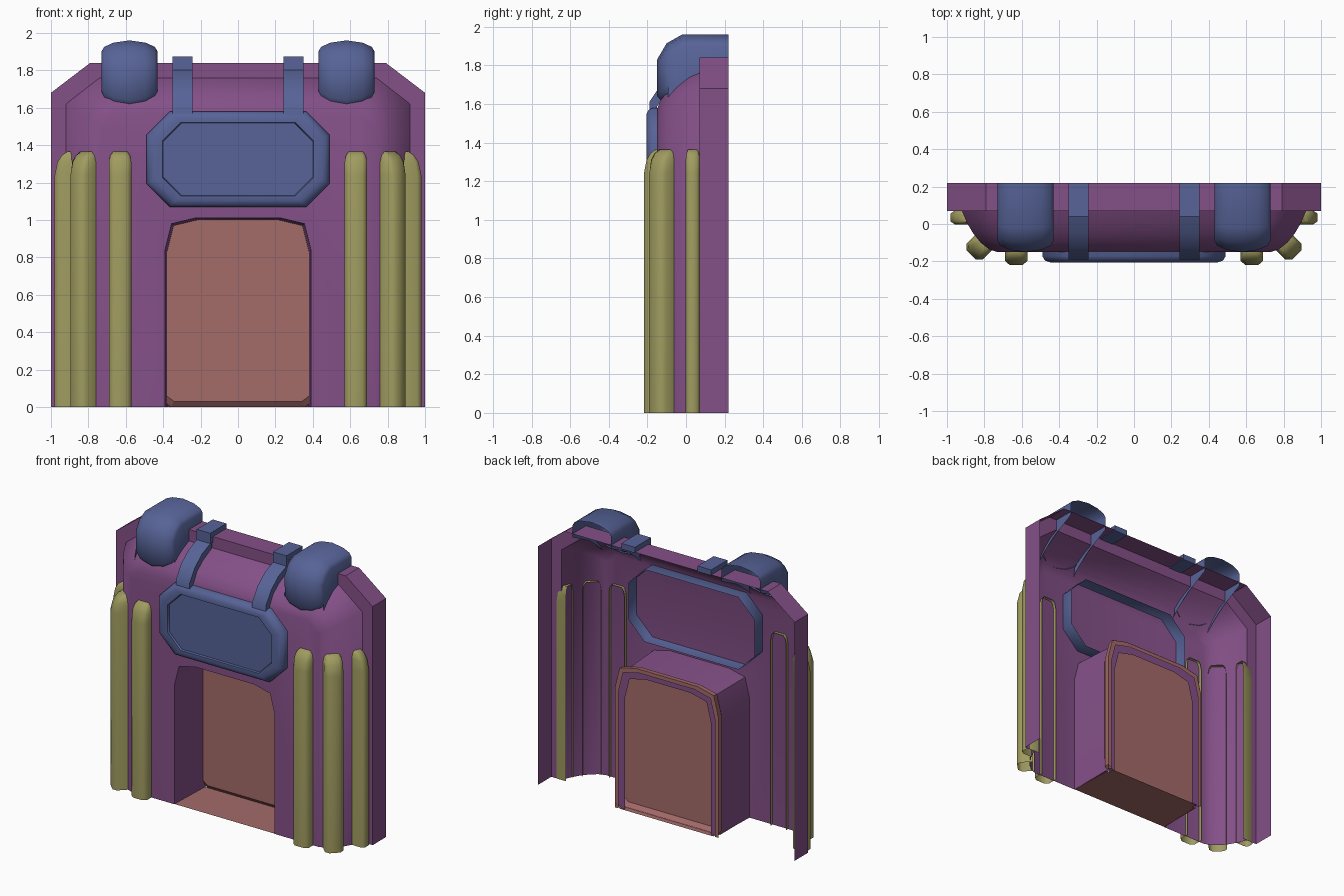
import bpy, bmesh, math
from mathutils import Vector

if "Cube" in bpy.data.objects:
    bpy.data.objects.remove(bpy.data.objects["Cube"], do_unlink=True)


def material(name, rgb):
    m = bpy.data.materials.new(name)
    m.use_nodes = True
    m.diffuse_color = (*rgb, 1)
    m.node_tree.nodes["Principled BSDF"].inputs["Base Color"].default_value = (*rgb, 1)
    return m


PURPLE = material("purple shell", (0.23, 0.08, 0.245))
BLUE = material("slate blue", (0.095, 0.125, 0.31))
OLIVE = material("olive", (0.35, 0.33, 0.117))
RED = material("dusty red", (0.37, 0.145, 0.14))


def loft(name, rings, mat, closed=False, first=False, last=False, extra=None, angle=35):
    """Skin a series of equal-length point rings, with optional end caps."""
    bm = bmesh.new()
    rows = [[bm.verts.new(p) for p in r] for r in rings]
    n = len(rows[0])
    for a, b in zip(rows, rows[1:]):
        for i in range(n if closed else n - 1):
            j = (i + 1) % n
            bm.faces.new((a[i], a[j], b[j], b[i]))
    if first:
        bm.faces.new(rows[0])
    if last:
        bm.faces.new(rows[-1] + [bm.verts.new(p) for p in extra or []])
    bmesh.ops.recalc_face_normals(bm, faces=bm.faces)
    me = bpy.data.meshes.new(name)
    bm.to_mesh(me)
    bm.free()
    me.materials.append(mat)
    ob = bpy.data.objects.new(name, me)
    bpy.context.collection.objects.link(ob)
    bpy.ops.object.select_all(action='DESELECT')
    ob.select_set(True)
    bpy.context.view_layer.objects.active = ob
    bpy.ops.object.shade_smooth_by_angle(angle=math.radians(angle))


def mirrored(half):
    """Complete a right-half outline of (x, z) points to the left."""
    return [(-x, z) for x, z in half] + [(x, z) for x, z in reversed(half)]


def at(y, outline):
    return [(x, y, z) for x, z in outline]


def shoulders(w, top, cx, cz):
    return mirrored([(w, 0), (w, top - cz), (w - cx, top)])


ARCH = [(0.39, 0.84), (0.355, 0.98), (0.23, 1.01)]


def doorway(inset=0):
    half = [(x - inset, z - inset) for x, z in ARCH]
    return mirrored([(0.39 - inset, 0)] + half)


def door(inset, bottom=0):
    """Door outline: the doorway arch with clipped lower corners."""
    half = [(x - inset, z - inset) for x, z in ARCH]
    return mirrored([(0.35 - inset, bottom), (0.39 - inset, bottom + 0.03)] + half)


def octagon(ix, iz):
    w, z0, z1, c = 0.49 - ix, 1.07 + iz, 1.58 - iz, 0.125 - ix * 0.3
    return mirrored([(w - c, z0), (w, z0 + c), (w, z1 - c), (w - c, z1)])


# Shell: rear frame, rounded body with a doorway notch, recess walls
BODY = shoulders(0.92, 1.76, 0.18, 0.14)
FRAME = shoulders(1, 1.84, 0.21, 0.16)
loft("rear_frame", [at(0.22, FRAME), at(0.07, FRAME), at(0.07, BODY)], PURPLE)
FRONT = -0.15
steps = [(0.07, 0), (0.01, 0.025), (-0.05, 0.06), (-0.10, 0.10), (-0.135, 0.145), (FRONT, 0.19)]
loft("body_shell",
     [at(y, shoulders(0.92 - d, 1.76 - d, 0.18 - d * 0.5, 0.14 - d * 0.35)) for y, d in steps],
     PURPLE, last=True, extra=at(FRONT, reversed(doorway())), angle=48)
loft("recess_walls", [at(FRONT, doorway()), at(0.19, doorway(0.012))], PURPLE, angle=50)
loft("recess_back_lip", [at(0.2, doorway()), at(0.2, doorway(0.055))], PURPLE)

# Door: shallow tray with a rim turned to the back, and a flat sill
loft("door_panel", [at(0.215, door(-0.012)), at(0.175, door(-0.008)), at(0.15, door(0.008, 0.03))],
     RED, closed=True, last=True, angle=20)
loft("door_rear_rim", [at(0.214, doorway(-0.012)), at(0.214, doorway(0.015))], RED)
loft("door_sill", [[(-0.388, y, 0.002), (0.388, y, 0.002)] for y in (FRONT, 0.175)], RED)

# Front pocket with raised rim and sunken panel
rim = [(-0.06, 0, 0), (-0.172, 0, 0), (-0.195, 0.014, 0.012), (-0.205, 0.042, 0.034),
       (-0.205, 0.086, 0.058), (-0.192, 0.09, 0.062)]
loft("front_pocket", [at(y, octagon(ix, iz)) for y, ix, iz in rim], BLUE,
     closed=True, last=True, angle=48)


# Vertical ribs with rounded tops, open underneath
def rib(name, x, y, turn, w, depth):
    out = Vector((math.sin(turn), -math.cos(turn), 0))
    side = Vector((math.cos(turn), math.sin(turn), 0))
    section = [(-1, None), (-1, 0.7), (-0.6, 1), (0.6, 1), (1, 0.7), (1, None)]
    rings = []
    for z, k, s in [(0, 1, 1), (1.24, 1, 1), (1.31, 0.8, 1), (1.345, 0.5, 0.88), (1.365, 0.12, 0.65)]:
        rings.append([Vector((x, y, z)) + side * u * w * s
                      + out * (-0.022 if d is None else d * depth * k) for u, d in section])
    loft(name, rings, OLIVE, last=True, angle=60)


# Shoulder pads: arched section swept forward and down, hem just inside the shell
def shoulder_pad(name, cx):
    path = [(0.22, 1.96), (-0.02, 1.96), (-0.10, 1.915), (-0.15, 1.83), (-0.15, 1.64), (-0.125, 1.615)]
    tilt = [0, 12, 45, 78, 90, 90]
    hems = [(0.22, 1.815), (0.05, 1.73), (0, 1.695), (-0.05, 1.655), (-0.095, 1.615), (-0.11, 1.60)]
    section = [(0.15, 0.06), (0.135, 0.035), (0.085, 0.012), (0, 0)]
    section = [(-u, d) for u, d in section] + [(u, d) for u, d in reversed(section[:-1])]
    rings = []
    for i, ((y, z), t, hem) in enumerate(zip(path, tilt, hems)):
        t = math.radians(t)
        arch = [(cx + u, y + math.sin(t) * d, z - math.cos(t) * d + (d * 1.2 if i > 3 else 0))
                for u, d in section]
        rings.append([(cx - 0.15, *hem)] + arch + [(cx + 0.15, *hem)])
    loft(name, rings, BLUE, angle=50)


# Straps running from the pocket up to a block hooked over the top edge
def strap(name, cx):
    outer = [(-0.19, 1.54), (-0.19, 1.61), (-0.13, 1.70), (-0.05, 1.765), (0.06, 1.81)]
    inner = [(-0.152, 1.54), (-0.151, 1.585), (-0.11, 1.66), (-0.05, 1.71), (0.06, 1.765)]
    hook = [(0.22, 1.835), (0.22, 1.875), (0.04, 1.875), (0.04, 1.80), (0.068, 1.80), (0.068, 1.835)]
    for part, profile in (("", outer + inner[::-1]), ("_hook", hook)):
        loft(name + part, [[(cx + u, *p) for p in profile] for u in (-0.053, 0.053)],
             BLUE, closed=True, first=True, last=True)


for label, s in (("left", 1), ("right", -1)):
    rib(label + "_inner_rib", s * 0.63, FRONT, 0, 0.06, 0.068)
    rib(label + "_corner_rib", s * 0.81, -0.105, s * math.radians(45), 0.06, 0.085)
    rib(label + "_side_rib", s * 0.905, 0.035, s * math.radians(90), 0.037, 0.075)
    shoulder_pad(label + "_shoulder_pad", s * 0.58)
    strap(label + "_strap", s * 0.297)
